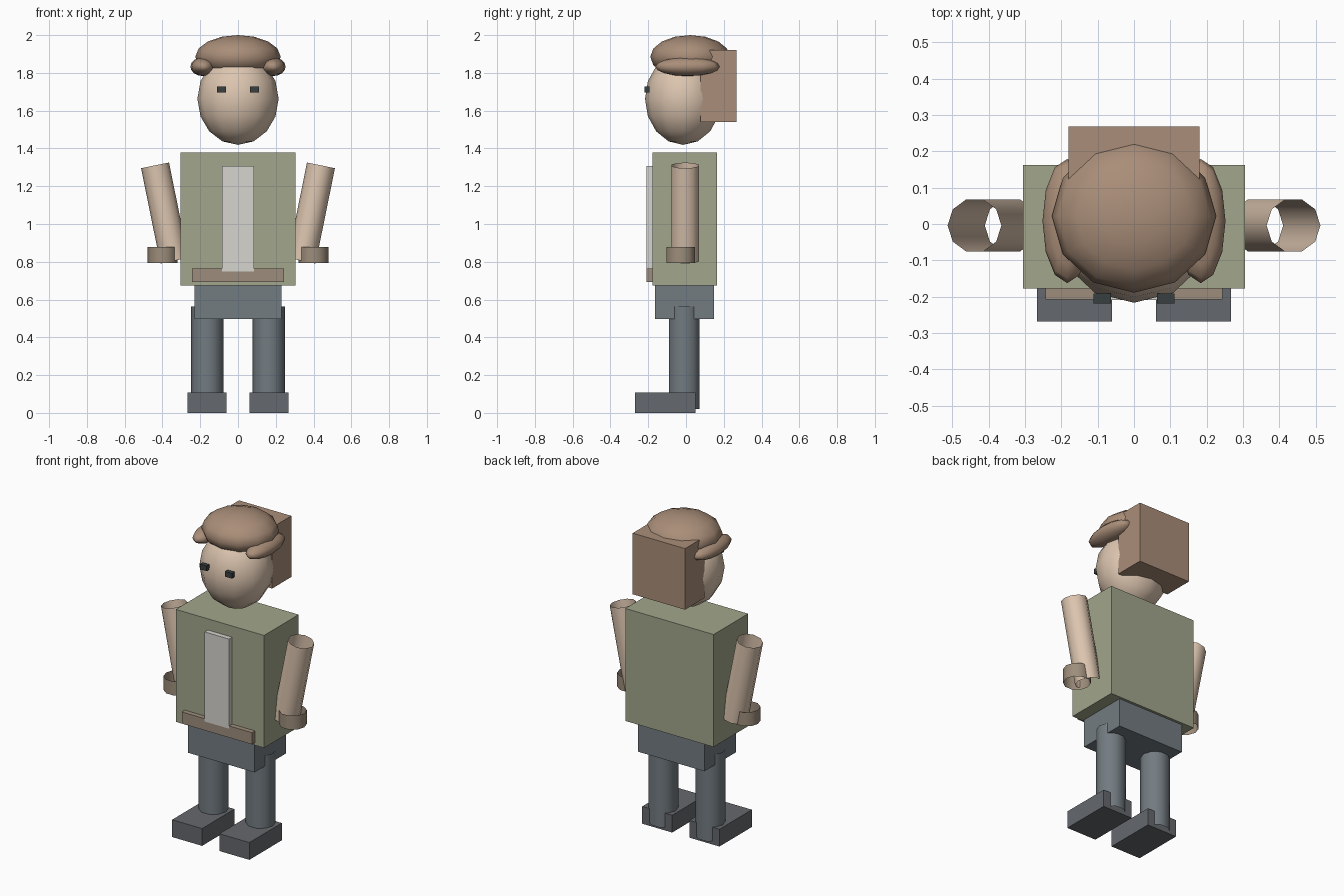
import bpy
from math import radians, pi

if "Cube" in bpy.data.objects:
    bpy.data.objects.remove(bpy.data.objects["Cube"])


def material(name, rgb):
    m = bpy.data.materials.new(name)
    m.diffuse_color = (*rgb, 1)
    m.use_nodes = True
    m.node_tree.nodes["Principled BSDF"].inputs["Base Color"].default_value = m.diffuse_color
    return m


SKIN = material("skin", (0.72, 0.56, 0.43))
HAIR = material("hair", (0.40, 0.27, 0.19))
GREEN = material("green_cloth", (0.36, 0.38, 0.26))
PALE = material("pale_cloth", (0.68, 0.66, 0.62))
LEATHER = material("leather", (0.34, 0.27, 0.20))
SLATE = material("slate_cloth", (0.17, 0.20, 0.22))
BOOT = material("boot", (0.13, 0.14, 0.155))
DARK = material("dark", (0.04, 0.05, 0.05))


def finish(name, mat, smooth):
    o = bpy.context.object
    o.name = name
    o.data.materials.append(mat)
    if smooth:
        bpy.ops.object.shade_smooth_by_angle(angle=radians(60))
    return o


def box(name, x, y, z, mat):
    """Box from (min, max) ranges on each axis."""
    r = (x, y, z)
    bpy.ops.mesh.primitive_cube_add(size=1, location=[(a + b) / 2 for a, b in r])
    bpy.context.object.scale = [b - a for a, b in r]
    bpy.ops.object.transform_apply(location=False, rotation=False)
    return finish(name, mat, False)


def ellipsoid(name, loc, radii, mat):
    bpy.ops.mesh.primitive_uv_sphere_add(segments=12, ring_count=8, radius=1, location=loc)
    bpy.context.object.scale = radii
    bpy.ops.object.transform_apply(location=False, rotation=False)
    return finish(name, mat, True)


def tube(name, loc, radius, length, mat, tilt=0):
    """Open ten-sided tube with a corner on the x axis."""
    bpy.ops.mesh.primitive_cylinder_add(vertices=10, radius=radius, depth=length,
                                        end_fill_type='NOTHING', location=loc,
                                        rotation=(0, tilt, pi / 2) if not tilt else (0, 0, pi / 2))
    if tilt:
        bpy.ops.object.transform_apply(location=False, scale=False)
        bpy.context.object.rotation_euler = (0, tilt, 0)
    return finish(name, mat, True)


# Body
box("torso", (-0.305, 0.305), (-0.178, 0.163), (0.675, 1.378), GREEN)
box("hips", (-0.23, 0.23), (-0.165, 0.147), (0.497, 0.69), SLATE)
box("shirt_front", (-0.084, 0.084), (-0.209, -0.17), (0.748, 1.308), PALE)
box("belt", (-0.243, 0.243), (-0.208, -0.17), (0.692, 0.765), LEATHER)

# Head and hair
ellipsoid("head", (0, -0.015, 1.663), (0.215, 0.202, 0.244), SKIN)
ellipsoid("hair_cap", (0, 0.022, 1.885), (0.226, 0.211, 0.115), HAIR)
box("hair_back", (-0.181, 0.181), (0.078, 0.268), (1.54, 1.922), HAIR)

# Paired parts
for s, side in ((-1, "left"), (1, "right")):
    def span(a, b):
        return tuple(sorted((s * a, s * b)))
    ellipsoid(f"hair_tuft_{side}", (s * 0.184, 0.008, 1.833), (0.068, 0.171, 0.05), HAIR)
    box(f"eye_{side}", span(0.063, 0.111), (-0.219, -0.192), (1.697, 1.729), DARK)
    tube(f"arm_{side}", (s * 0.388, -0.004, 1.058), 0.0755, 0.515, SKIN, s * 0.2)
    tube(f"cuff_{side}", (s * 0.399, -0.028, 0.836), 0.079, 0.087, LEATHER)
    tube(f"leg_{side}", (s * 0.163, -0.009, 0.291), 0.085, 0.542, SLATE)
    box(f"foot_{side}", span(0.06, 0.267), (-0.269, 0.051), (0, 0.108), BOOT)
